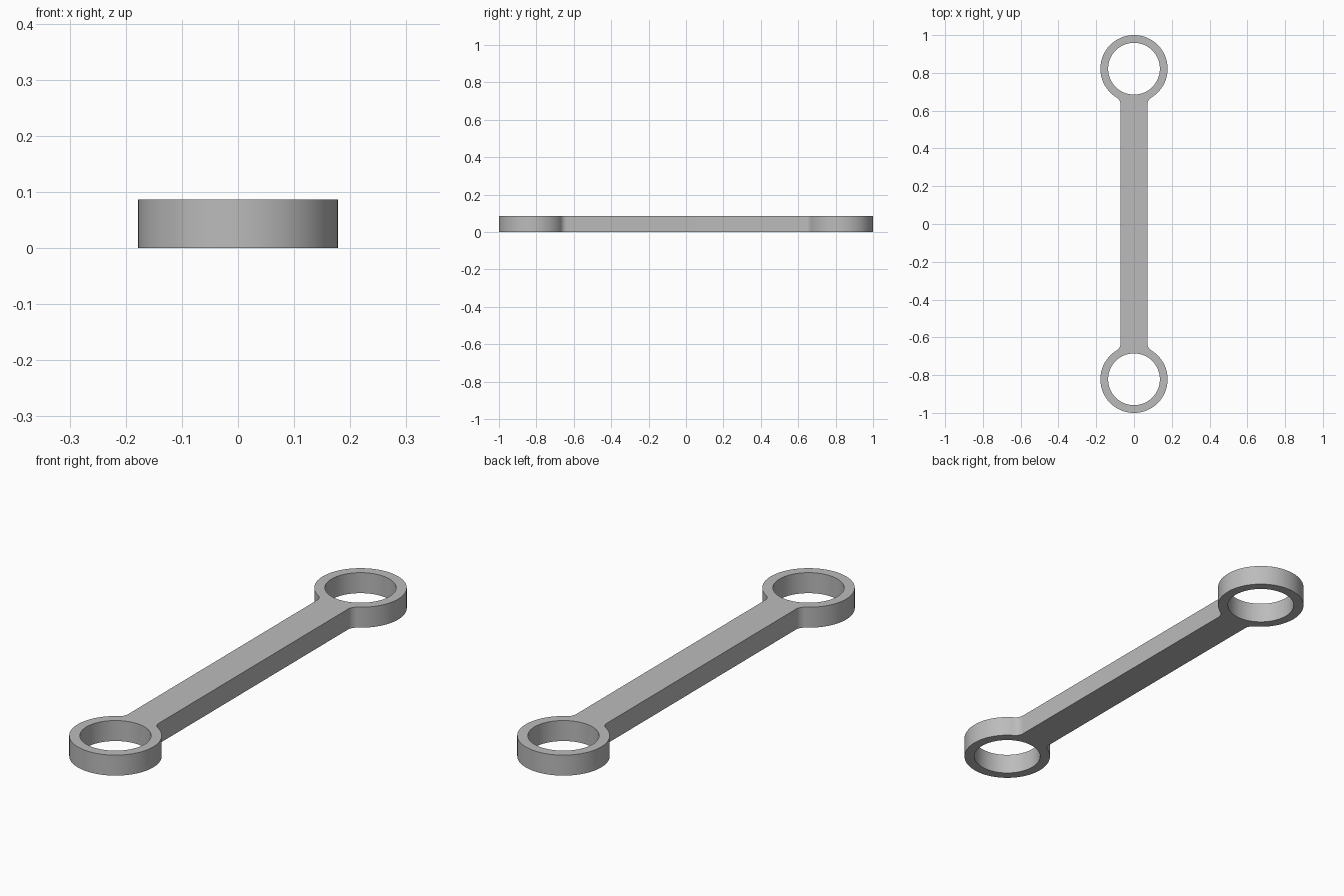
import bpy, bmesh
from math import sin, cos, pi, sqrt, atan2, radians

cube = bpy.data.objects.get("Cube")
if cube:
    bpy.data.objects.remove(cube, do_unlink=True)

HEIGHT = 0.087
RING_R, HOLE_R = 0.178, 0.137
RING_Y = 1 - RING_R
HALF_BAR, FILLET = 0.072, 0.04


def arc(cx, cy, r, a0, a1, n):
    return [(cx + r * cos(a0 + (a1 - a0) * i / n),
             cy + r * sin(a0 + (a1 - a0) * i / n)) for i in range(n + 1)]


# Steel material
steel = bpy.data.materials.new("steel_grey")
steel.use_nodes = True
colour = (0.5, 0.5, 0.5, 1)
steel.diffuse_color = colour
steel.node_tree.nodes["Principled BSDF"].inputs["Base Color"].default_value = colour

# Upper half of the outline: fillet, ring, fillet
fx = HALF_BAR + FILLET
drop = sqrt((RING_R + FILLET) ** 2 - fx ** 2)
a = atan2(-drop, fx)
right_fillet = arc(fx, RING_Y - drop, FILLET, pi, pi + a, 12)
ring = arc(0, RING_Y, RING_R, a, pi - a, 96)
left_fillet = [(-x, y) for x, y in reversed(right_fillet)]
half = right_fillet + ring[1:-1] + left_fillet
outline = half + [(-x, -y) for x, y in half]
holes = [arc(0, s * RING_Y, HOLE_R, 0, 2 * pi, 96)[:-1] for s in (1, -1)]

# Fill the profile around both eyes and extrude it upward
bm = bmesh.new()
for loop in [outline] + holes:
    verts = [bm.verts.new((x, y, 0)) for x, y in loop]
    for i, v in enumerate(verts):
        bm.edges.new((v, verts[(i + 1) % len(verts)]))
bmesh.ops.triangle_fill(bm, edges=bm.edges[:], use_beauty=True)
out = bmesh.ops.extrude_face_region(bm, geom=bm.faces[:], use_keep_orig=True)
bmesh.ops.translate(bm, vec=(0, 0, HEIGHT),
                    verts=[g for g in out["geom"] if isinstance(g, bmesh.types.BMVert)])
bmesh.ops.recalc_face_normals(bm, faces=bm.faces[:])

mesh = bpy.data.meshes.new("connecting_rod")
bm.to_mesh(mesh)
bm.free()
mesh.materials.append(steel)
rod = bpy.data.objects.new("connecting_rod", mesh)
bpy.context.collection.objects.link(rod)
bpy.ops.object.select_all(action="DESELECT")
rod.select_set(True)
bpy.context.view_layer.objects.active = rod
bpy.ops.object.shade_smooth_by_angle(angle=radians(30))
